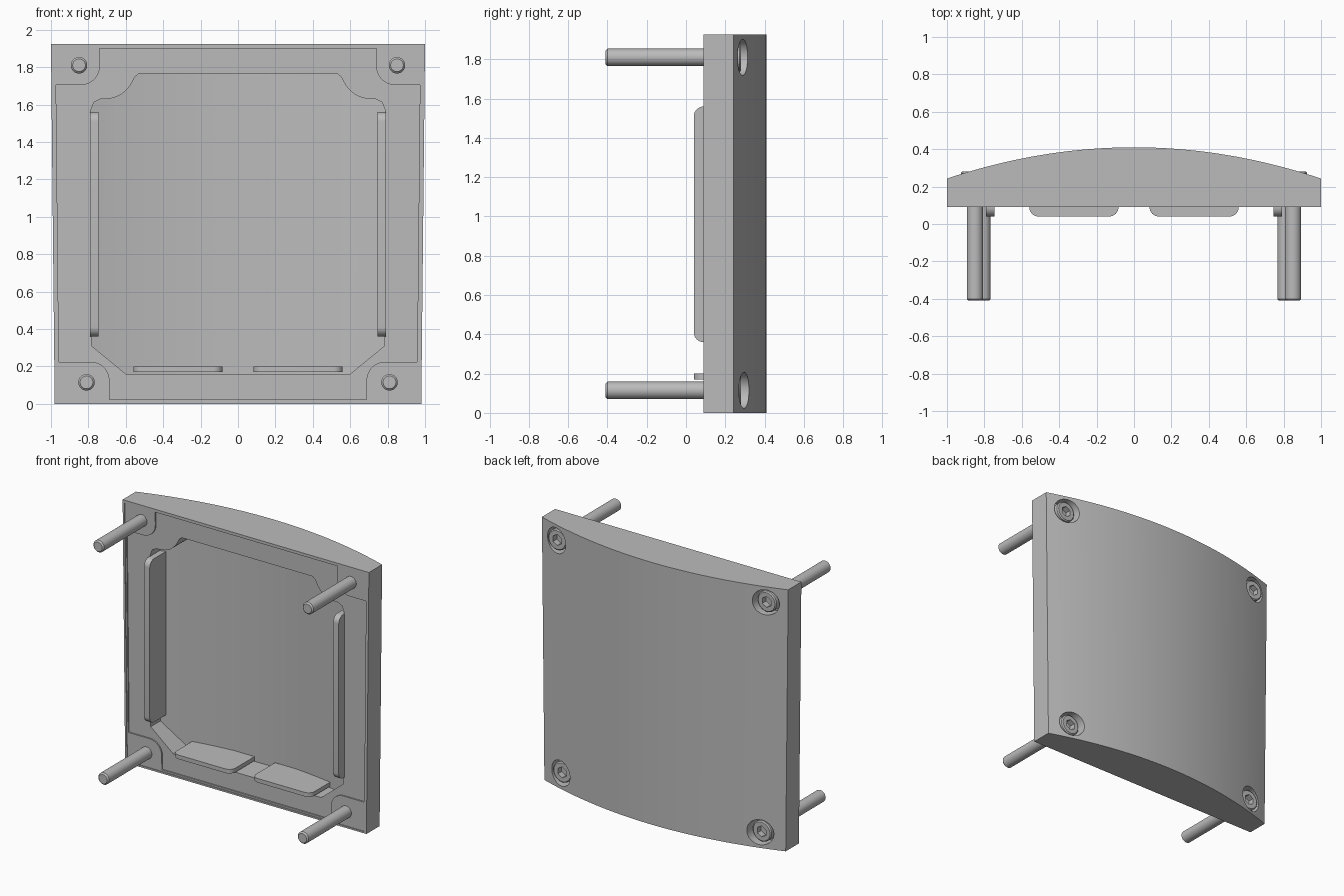
import bpy, bmesh
from math import sin, cos, radians, pi

cube = bpy.data.objects.get("Cube")
if cube:
    bpy.data.objects.remove(cube, do_unlink=True)

grey = bpy.data.materials.new("light grey")
grey.use_nodes = True
colour = (0.5, 0.5, 0.5, 1)
grey.diffuse_color = colour
grey.node_tree.nodes["Principled BSDF"].inputs["Base Color"].default_value = colour

HEIGHT, FRONT, WALL = 1.925, 0.09, 0.09
SEGMENTS = 48


def finish(name, bm):
    bmesh.ops.recalc_face_normals(bm, faces=bm.faces)
    mesh = bpy.data.meshes.new(name)
    bm.to_mesh(mesh)
    bm.free()
    mesh.materials.append(grey)
    obj = bpy.data.objects.new(name, mesh)
    bpy.context.collection.objects.link(obj)
    return obj


def prism(name, outline, low, high, axis):
    """Extrude a 2D outline along the given axis."""
    place = {"x": lambda a, b, t: (t, a, b),
             "y": lambda a, b, t: (a, t, b),
             "z": lambda a, b, t: (a, b, t)}[axis]
    bm = bmesh.new()
    n = len(outline)
    rings = [[bm.verts.new(place(a, b, t)) for a, b in outline] for t in (low, high)]
    for ring in rings:
        bm.faces.new(ring)
    for i in range(n):
        j = (i + 1) % n
        bm.faces.new((rings[0][i], rings[0][j], rings[1][j], rings[1][i]))
    return finish(name, bm)


def lathe(name, profile, x, z, sides=32, turn=0):
    """Revolve (radius, y) points about a line parallel to y."""
    bm = bmesh.new()
    rings = []
    for r, y in profile:
        angles = [turn + 2 * pi * i / sides for i in range(sides)]
        rings.append([bm.verts.new((x + r * cos(a), y, z + r * sin(a))) for a in angles])
    for a, b in zip(rings, rings[1:]):
        for i in range(sides):
            j = (i + 1) % sides
            bm.faces.new((a[i], a[j], b[j], b[i]))
    bm.faces.new(rings[0])
    bm.faces.new(rings[-1])
    return finish(name, bm)


def combine(target, cutter, operation="DIFFERENCE"):
    mod = target.modifiers.new("cut", "BOOLEAN")
    mod.operation, mod.solver, mod.object = operation, "EXACT", cutter
    graph = bpy.context.evaluated_depsgraph_get()
    result = bpy.data.meshes.new_from_object(target.evaluated_get(graph))
    target.modifiers.clear()
    target.data = result
    bpy.data.objects.remove(cutter, do_unlink=True)


def arc(cx, cy, r, start, end, steps=8):
    angles = [radians(start + (end - start) * i / steps) for i in range(steps + 1)]
    return [(cx + r * cos(a), cy + r * sin(a)) for a in angles]


def mirrored(half):
    return half + [(-a, b) for a, b in reversed(half)]


def bowed(offset, front):
    """Cross-section with a flat front and a bowed back."""
    xs = [1 - 2 * i / SEGMENTS for i in range(SEGMENTS + 1)]
    return [(-1, front), (1, front)] + [(x, 0.41 - 0.167 * x * x - offset) for x in xs]


def taper(obj):
    for v in obj.data.vertices:
        v.co.x *= 0.98 + 0.02 * v.co.z / HEIGHT


# Bowed panel, slightly narrower at the bottom
panel = prism("panel", bowed(0, FRONT), 0, HEIGHT, "z")
taper(panel)

# Thin rim on the front, with rounded corner pads left proud of the recess
rim = prism("rim_cutter", [(-0.985, 0.012), (0.985, 0.012), (0.985, 1.905), (-0.985, 1.905)],
            0, FRONT + 0.006, "y")
taper(rim)
combine(panel, rim)
r = 0.1
half = [(0.74, 1.9)] + arc(0.74 + r, 1.705 + r, r, 180, 270) + [(0.975, 1.705), (0.975, 0.225)]
half += arc(0.7 + r, 0.225 - r, r, 90, 180) + [(0.7, 0.024)]
recess = prism("recess_cutter", mirrored(half), 0, FRONT + 0.016, "y")
taper(recess)
combine(panel, recess)

# Large front pocket with a bowed floor
half = [(0.53, 1.765), (0.55, 1.75)] + arc(0.71, 1.79, 0.16, 205, 270)
half += [(0.735, 1.63), (0.77, 1.612), (0.787, 1.57), (0.783, 0.31), (0.6, 0.16)]
pocket = prism("pocket_cutter", mirrored(half), 0, 0.6, "y")
combine(pocket, prism("pocket_floor", bowed(WALL, -0.2), -0.1, 2.1, "z"), "INTERSECT")
combine(panel, pocket)

# Screws in counterbored holes, one per corner
parts = []
screw_profile = [(0.034, -0.41), (0.044, -0.4), (0.044, 0.19), (0.076, 0.19),
                 (0.076, 0.272), (0.068, 0.28)]
for level, x, z in (("upper", 0.85, 1.81), ("lower", 0.81, 0.115)):
    for side, s in (("left", 1), ("right", -1)):
        combine(panel, lathe("hole_cutter", [(0.092, 0.2), (0.092, 0.6)], s * x, z, 40))
        screw = lathe(f"{level}_{side}_screw", screw_profile, s * x, z)
        combine(screw, lathe("socket_cutter", [(0.04, 0.235), (0.04, 0.4)], s * x, z, 6, pi / 6))
        parts.append(screw)


# Locating tabs with rounded front corners
def tab_outline(low, high, front, back, r=0.05):
    return ([(high, back), (low, back)] + arc(low + r, front + r, r, 180, 270)
            + arc(high - r, front + r, r, 270, 360))


side_tab = [(y, z) for z, y in tab_outline(0.36, 1.56, 0.04, 0.25)]
for side, s in (("left", 1), ("right", -1)):
    parts.append(prism(f"{side}_side_tab", side_tab, s * 0.745, s * 0.79, "x"))
    bottom = [(s * a, b) for a, b in tab_outline(0.083, 0.56, 0.04, 0.31)]
    parts.append(prism(f"{side}_bottom_tab", bottom, 0.17, 0.2, "z"))

# Smooth shading with sharp edges kept
bpy.ops.object.select_all(action="DESELECT")
for obj in [panel] + parts:
    obj.select_set(True)
bpy.context.view_layer.objects.active = panel
bpy.ops.object.shade_smooth_by_angle(angle=radians(30))
